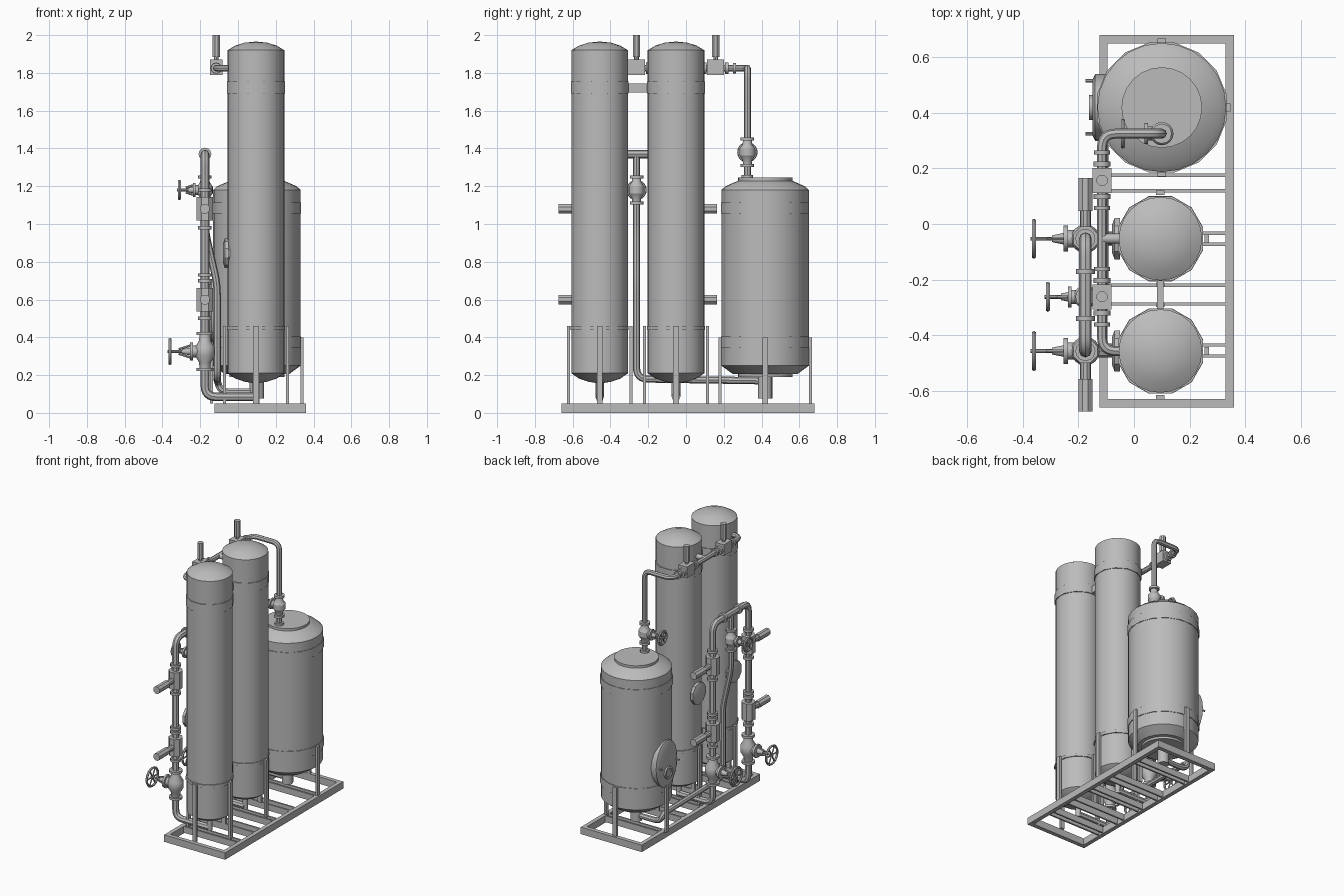
import bpy, bmesh, math
from mathutils import Vector, Matrix

cube = bpy.data.objects.get("Cube")
if cube:
    bpy.data.objects.remove(cube, do_unlink=True)

steel = bpy.data.materials.new("plain_grey_steel")
grey = (0.5, 0.5, 0.5, 1)
steel.diffuse_color = grey
steel.use_nodes = True
steel.node_tree.nodes["Principled BSDF"].inputs["Base Color"].default_value = grey
parts = []
X, Y, Z = Vector((1, 0, 0)), Vector((0, 1, 0)), Vector((0, 0, 1))


def add_mesh(name, mesh):
    obj = bpy.data.objects.new(name, mesh)
    bpy.context.collection.objects.link(obj)
    mesh.materials.clear()
    mesh.materials.append(steel)
    parts.append(obj)
    return obj


def from_bmesh(name, bm):
    bmesh.ops.recalc_face_normals(bm, faces=bm.faces)
    mesh = bpy.data.meshes.new(name)
    bm.to_mesh(mesh)
    bm.free()
    return add_mesh(name, mesh)


def box(name, lo, hi):
    lo, hi = Vector(lo), Vector(hi)
    bm = bmesh.new()
    bmesh.ops.create_cube(bm, size=1)
    bmesh.ops.scale(bm, vec=hi - lo, verts=bm.verts)
    bmesh.ops.translate(bm, vec=(lo + hi) / 2, verts=bm.verts)
    return from_bmesh(name, bm)


def lathe(name, profile, origin, axis=Z, sides=16, turn=0.0):
    """Revolve (radius, height) points about an axis."""
    bm = bmesh.new()
    rows = [bm.verts.new((r, 0, h)) for r, h in profile]
    edges = [bm.edges.new(pair) for pair in zip(rows, rows[1:])]
    bmesh.ops.spin(bm, geom=rows + edges, cent=(0, 0, 0), axis=Z,
                   angle=math.tau, steps=sides, use_duplicate=False)
    bmesh.ops.remove_doubles(bm, verts=bm.verts, dist=1e-5)
    rot = Z.rotation_difference(Vector(axis)).to_matrix().to_4x4()
    bm.transform(Matrix.Translation(origin) @ rot @ Matrix.Rotation(turn, 4, "Z"))
    return from_bmesh(name, bm)


def rod(name, a, b, r, sides=12, turn=0.0):
    a, b = Vector(a), Vector(b)
    d = (b - a).length
    return lathe(name, [(0, 0), (r, 0), (r, d), (0, d)], a, (b - a).normalized(), sides, turn)


def pipe(name, points, r, bend=0.06):
    """Round pipe through points with filleted elbows."""
    pts = [Vector(p) for p in points]
    path = [pts[0]]
    for p, c, n in zip(pts, pts[1:], pts[2:]):
        a = c + (p - c).normalized() * min(bend, (p - c).length / 2)
        b = c + (n - c).normalized() * min(bend, (n - c).length / 2)
        for i in range(7):
            t = i / 6
            path.append(a * (1 - t) ** 2 + c * 2 * t * (1 - t) + b * t ** 2)
    path.append(pts[-1])
    curve = bpy.data.curves.new(name, "CURVE")
    curve.dimensions = "3D"
    curve.bevel_depth, curve.bevel_resolution, curve.use_fill_caps = r, 2, True
    spline = curve.splines.new("POLY")
    spline.points.add(len(path) - 1)
    for sp, co in zip(spline.points, path):
        sp.co = (*co, 1)
    temp = bpy.data.objects.new("temp", curve)
    bpy.context.collection.objects.link(temp)
    mesh = bpy.data.meshes.new_from_object(temp.evaluated_get(bpy.context.evaluated_depsgraph_get()))
    bpy.data.objects.remove(temp, do_unlink=True)
    return add_mesh(name, mesh)


def flange(name, at, axis, r=0.036, t=0.018):
    at = Vector(at)
    rod(name, at - axis * t / 2, at + axis * t / 2, r, 12)


def globe_valve(name, at, r, half, reach, wheel):
    """Upright valve with a handwheel pointing to -x."""
    at = Vector(at)
    lathe(name + "_body", [(0, -half), (r * .55, -half), (r * .6, -half * .6), (r, -half * .25),
                           (r, half * .25), (r * .6, half * .6), (r * .55, half), (0, half)], at)
    for s in (-1, 1):
        flange(name + "_flange", at + Z * s * half, Z, r * .85, .016)
    lathe(name + "_bonnet", [(0, 0), (r * .6, 0), (r * .6, r * 1.2), (r * .9, r * 1.2),
                             (r * .9, r * 1.5), (r * .4, r * 1.5), (.012, reach * .65), (0, reach * .65)], at, -X, 12)
    hub = at - X * reach
    rod(name + "_stem", at, hub - X * .012, .007, 8)
    for s in (-1, 1):
        rod(name + "_yoke", at + Vector((-r * 1.5, 0, s * r * .6)), at + Vector((-reach * .75, 0, s * .012)), .006, 6)
    for k in range(3):
        ang = k * math.tau / 6
        d = (Y * math.cos(ang) + Z * math.sin(ang)) * wheel * .92
        rod(name + "_spoke", hub - d, hub + d, .005, 6)
    bpy.ops.mesh.primitive_torus_add(location=hub, rotation=(0, math.pi / 2, 0), major_segments=20,
                                     minor_segments=6, major_radius=wheel - .008, minor_radius=.008)
    rim = bpy.context.object
    rim.name = name + "_handwheel"
    rim.data.materials.append(steel)
    parts.append(rim)


# Base skid with cross members under the legs
x0, x1, y0, y1, top = -.125, .36, -.66, .68, .05
for a, b in ((x0, x0 + .03), (x1 - .03, x1)):
    box("skid_side_beam", (a, y0, 0), (b, y1, top))
for a, b in ((y0, y0 + .03), (y1 - .03, y1)):
    box("skid_end_beam", (x0 + .03, a, 0), (x1 - .03, b, top))
for y in (-.475, -.435, -.288, -.22, -.073, -.033, .12, .175, .40, .44):
    box("skid_cross_member", (x0 + .03, y - .006, .005), (x1 - .03, y + .006, top))


# Vessel legs on four sides
def legs(cx, cy, r, h):
    for dx, dy in ((1, 0), (-1, 0), (0, 1), (0, -1)):
        px, py = cx + dx * r, cy + dy * r
        wx, wy = (.008, .015) if dx else (.015, .008)
        box("vessel_leg", (px - wx, py - wy, top), (px + wx, py + wy, h))


def band(cx, cy, r, a, b, sides=12):
    rod("vessel_band", (cx, cy, a), (cx, cy, b), r, sides, math.pi / sides)


# Two tall columns
cx, front, rear = .095, -.457, -.053
for cy in (front, rear):
    lathe("column", [(0, .155), (.06, .165), (.11, .182), (.15, .21), (.15, 1.92),
                     (.11, 1.944), (.06, 1.96), (0, 1.966)], (cx, cy, 0), sides=24)
    legs(cx, cy, .166, .46)
    band(cx, cy, .159, .44, .46)
    band(cx, cy, .158, 1.69, 1.755)
    rod("column_outlet", (cx, cy, .065), (cx, cy, .17), .017)
    lathe("column_handhole", [(0, 0), (.06, 0), (.06, .04), (.078, .04), (.078, .06), (.05, .07), (0, .07)],
          (-.01, cy, .845), -X, 10)
box("column_tie_plate", (cx - .012, -.31, 1.695), (cx + .012, -.2, 1.745))

# Large vessel
bx, by = .1, .419
lathe("large_vessel", [(0, .19), (.145, .19), (.145, .205), (.17, .205), (.232, .25), (.232, 1.18),
                       (.21, 1.2), (.145, 1.228), (.145, 1.245), (0, 1.245)], (bx, by, 0), sides=24)
for a, b in ((.345, .405), (1.055, 1.115)):
    band(bx, by, .238, a, b, 16)
legs(bx, by, .24, .4)
rod("large_vessel_outlet", (bx, by, .075), (bx, by, .2), .038, 16)

# Oval access door
door = lathe("access_door", [(0, 0), (.12, 0), (.12, .07), (.1, .08), (0, .08)], (0, 0, 0), -X, 20)
door.data.transform(Matrix.Translation((-.07, by, .54)) @ Matrix.Diagonal((1, 1, 1.4, 1)))
lathe("access_door_boss", [(0, 0), (.045, 0), (.045, .012), (.03, .012), (.03, .004), (0, .004)],
      (-.15, by, .48), -X, 12)
for y in (.325, .515):
    rod("door_clamp", (-.1, y, .54), (-.175, y, .54), .006, 8)

# Left manifold: an upright for each column joined by a top arch
mx = -.175
pipe("manifold_pipe", [(cx, front, .085), (mx, front, .085), (mx, front, 1.37), (mx, rear, 1.37),
                       (mx, rear, .085), (cx, rear, .085)], .023)
for cy, side in ((front, -1), (rear, 1)):
    globe_valve("inlet_valve", (mx, cy, .325), .052, .095, .185, .072)
    for z in (.5, .7, .73, .98, 1.18):
        flange("manifold_flange", (mx, cy, z), Z)
    for z in (.6, 1.08):
        rod("ball_valve_body", (mx, cy, z - .062), (mx, cy, z + .062), .047, 8, math.pi / 8)
        rod("ball_valve_neck", (mx, cy, z), (mx, cy + side * .11, z), .02, 10)
        rod("actuator", (mx, cy + side * .1, z), (mx, cy + side * .218, z), .027, 8, math.pi / 8)
for y in (-.34, -.17):
    flange("arch_flange", (mx, y, 1.37), Y, .034)

# Central drop pipe to the large vessel outlet
my = -.262
pipe("drop_pipe", [(mx, my, 1.37), (mx, my, .97), (-.11, my, .68), (-.11, my, .18),
                   (-.11, by, .17), (-.09, by, .11), (bx, by, .11)], .019, .06)
globe_valve("drop_valve", (mx, my, 1.18), .042, .07, .135, .054)

# Upper header from the columns to the large vessel
hx, hz, dy = -.115, 1.825, .325
pipe("header_pipe", [(cx, front, hz), (hx, front, hz), (hx, dy, hz), (bx, dy, hz), (bx, dy, 1.24)], .018, .05)
rod("header_branch", (hx, rear, hz), (cx, rear, hz), .018)
for y in (my, .157):
    box("header_valve_body", (hx - .034, y - .045, hz - .036), (hx + .034, y + .045, hz + .045))
    rod("header_valve_neck", (hx, y, hz), (hx, y, 1.9), .012, 8)
    rod("header_actuator", (hx, y, 1.885), (hx, y, 2.0), .021, 8, math.pi / 8)
    for s in (-1, 1):
        flange("header_flange", (hx, y + s * .058, hz), Y, .03)
        flange("header_flange", (hx, y + s * .1, hz), Y, .028, .014)
globe_valve("vessel_valve", (bx, dy, 1.38), .042, .07, .14, .054)
flange("vessel_nozzle_flange", (bx, dy, 1.25), Z, .03, .02)

# Smooth rounded surfaces, keeping edges sharp
bpy.ops.object.select_all(action="DESELECT")
for obj in parts:
    obj.select_set(True)
bpy.context.view_layer.objects.active = parts[0]
bpy.ops.object.shade_smooth_by_angle(angle=math.radians(32))
